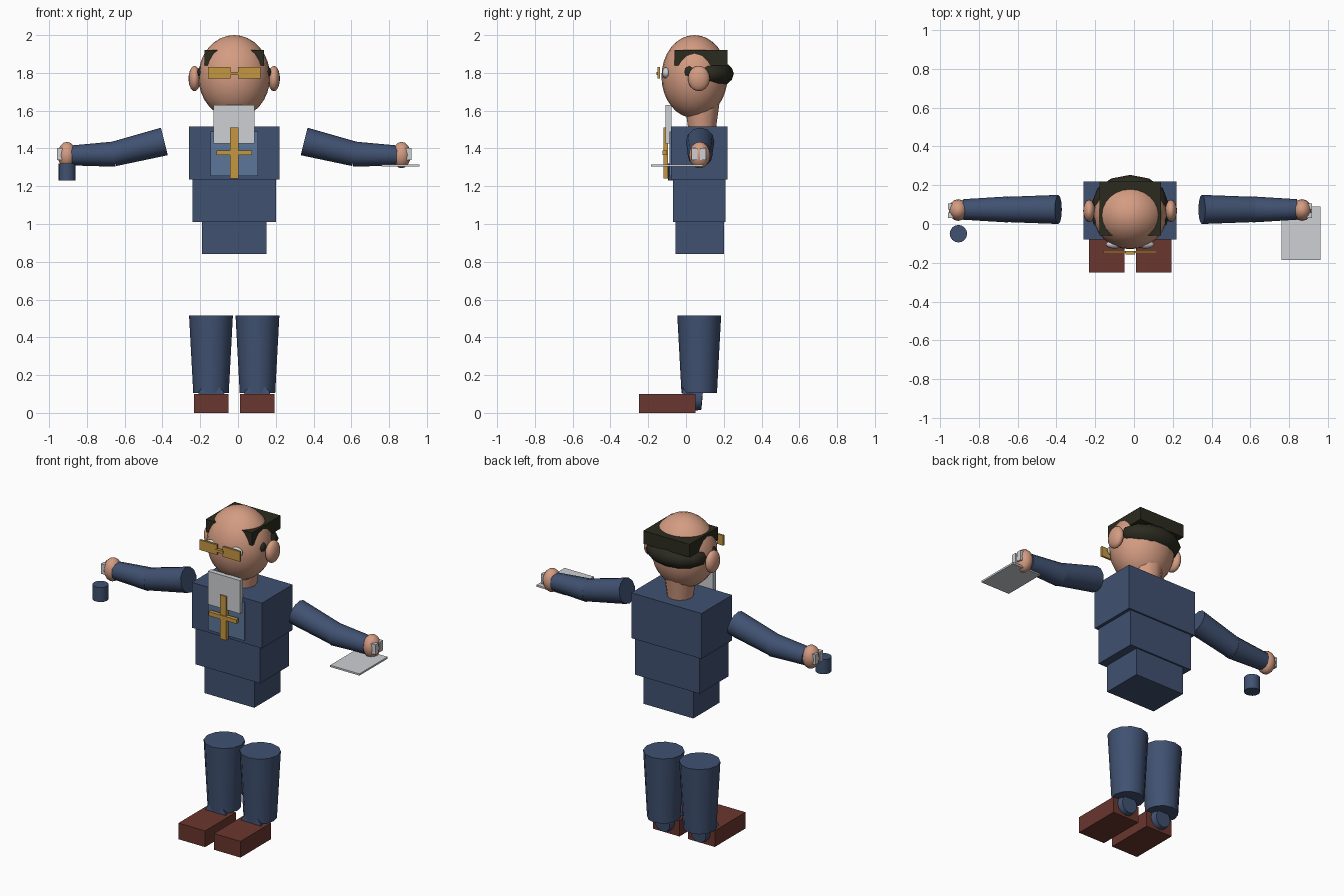
import bpy, math
from mathutils import Vector

if "Cube" in bpy.data.objects:
    bpy.data.objects.remove(bpy.data.objects["Cube"])

CX = -0.02  # body mirror plane


def mat(name, rgb):
    m = bpy.data.materials.new(name)
    lin = [((c / 255 + 0.055) / 1.055) ** 2.4 for c in rgb]
    m.diffuse_color = (*lin, 1)
    m.use_nodes = True
    m.node_tree.nodes["Principled BSDF"].inputs["Base Color"].default_value = m.diffuse_color
    return m


NAVY = mat("navy cloth", (64, 81, 113))
PANEL = mat("light blue panel", (92, 118, 153))
SKIN = mat("skin", (212, 156, 130))
HAIR = mat("dark hair", (43, 43, 32))
GOLD = mat("gold", (197, 151, 66))
WHITE = mat("pale grey", (205, 208, 211))
BROWN = mat("brown leather", (106, 54, 46))


def finish(name, m, smooth=None):
    o = bpy.context.object
    o.name = name
    o.data.materials.append(m)
    bpy.ops.object.transform_apply(location=False, rotation=True, scale=True)
    if smooth is not None:
        bpy.ops.object.shade_smooth_by_angle(angle=math.radians(smooth))
    return o


def box(name, m, x, y, z):
    bpy.ops.mesh.primitive_cube_add(
        size=1, location=[(a + b) / 2 for a, b in (x, y, z)])
    bpy.context.object.scale = [b - a for a, b in (x, y, z)]
    return finish(name, m)


def ball(name, m, loc, r, seg=24, rings=16):
    bpy.ops.mesh.primitive_uv_sphere_add(
        segments=seg, ring_count=rings, radius=1, location=loc)
    bpy.context.object.scale = r
    return finish(name, m, 60)


def limb(name, m, a, b, ra, rb, sides=12, smooth=40):
    a, b = Vector(a), Vector(b)
    d = b - a
    bpy.ops.mesh.primitive_cone_add(vertices=sides, radius1=ra, radius2=rb,
                                    depth=d.length, location=(a + b) / 2)
    bpy.context.object.rotation_euler = d.to_track_quat('Z', 'Y').to_euler()
    return finish(name, m, smooth)


# Torso blocks
box("chest", NAVY, (-0.26, 0.22), (-0.08, 0.22), (1.235, 1.515))
box("belly", NAVY, (-0.24, 0.20), (-0.07, 0.21), (1.01, 1.235))
box("hips", NAVY, (-0.19, 0.15), (-0.055, 0.20), (0.84, 1.01))

# Bib, chest panel and cross
box("chest_panel", PANEL, (-0.145, 0.105), (-0.088, -0.079), (1.255, 1.49))
box("bib", WHITE, (-0.13, 0.088), (-0.108, -0.078), (1.425, 1.63))
box("cross_upright", GOLD, (-0.042, 0.002), (-0.118, -0.095), (1.24, 1.51))
box("cross_bar", GOLD, (-0.115, 0.075), (-0.124, -0.1), (1.365, 1.39))

# Head and neck
limb("neck", SKIN, (CX, 0.085, 1.48), (CX, 0.085, 1.66), 0.07, 0.095)
ball("head", SKIN, (CX, 0.045, 1.78), (0.19, 0.175, 0.22))

# Hair band around the crown and round back of the hair
box("hair_band", HAIR, (-0.178, 0.138), (-0.06, 0.22), (1.84, 1.92))
ball("back_hair", HAIR, (CX, 0.115, 1.795), (0.195, 0.138, 0.082), 12, 8)

for s, side in ((-1, "left"), (1, "right")):
    def px(d):
        return CX + s * d

    def span(a, b):
        return sorted((px(a), px(b)))

    # Ears, sideburns, eyes and glasses
    ball(side + "_ear", SKIN, (px(0.21), 0.068, 1.77), (0.032, 0.058, 0.067), 16, 10)
    ball(side + "_sideburn", HAIR, (px(0.165), 0.02, 1.805), (0.03, 0.035, 0.035), 8, 6)
    ball(side + "_eye", WHITE, (px(0.08), -0.105, 1.80), (0.045, 0.022, 0.03), 12, 8)
    box(side + "_lens", GOLD, span(0.02, 0.138), (-0.15, -0.138), (1.77, 1.832))

    # Sleeves, hand and knuckle plates
    limb(side + "_upper_sleeve", NAVY, (px(0.37), 0.075, 1.437),
         (px(0.64), 0.075, 1.37), 0.075, 0.065)
    limb(side + "_forearm_sleeve", NAVY, (px(0.63), 0.075, 1.37),
         (px(0.86), 0.075, 1.363), 0.067, 0.053)
    ball(side + "_hand", SKIN, (px(0.886), 0.072, 1.365), (0.05, 0.056, 0.07), 14, 8)
    box(side + "_knuckle_front", WHITE, span(0.91, 0.938), (0.03, 0.06), (1.34, 1.402))
    box(side + "_knuckle_back", WHITE, span(0.91, 0.938), (0.075, 0.105), (1.34, 1.402))

    # Trouser leg, ankle and shoe
    limb(side + "_trouser_leg", NAVY, (px(0.123), 0.07, 0.105),
         (px(0.123), 0.07, 0.515), 0.094, 0.116)
    limb(side + "_ankle", NAVY, (px(0.123), 0.085, 0.068),
         (px(0.121), -0.02, 0.077), 0.052, 0.075)
    box(side + "_shoe", BROWN, span(0.03, 0.212), (-0.25, 0.05), (0.0, 0.1))

box("glasses_bridge", GOLD, (-0.045, 0.005), (-0.156, -0.138), (1.79, 1.806))

# Things held near the hands
limb("cup", NAVY, (-0.905, -0.05, 1.23), (-0.905, -0.05, 1.32), 0.045, 0.045, 16)
box("tray", WHITE, (0.76, 0.96), (-0.185, 0.09), (1.305, 1.316))
